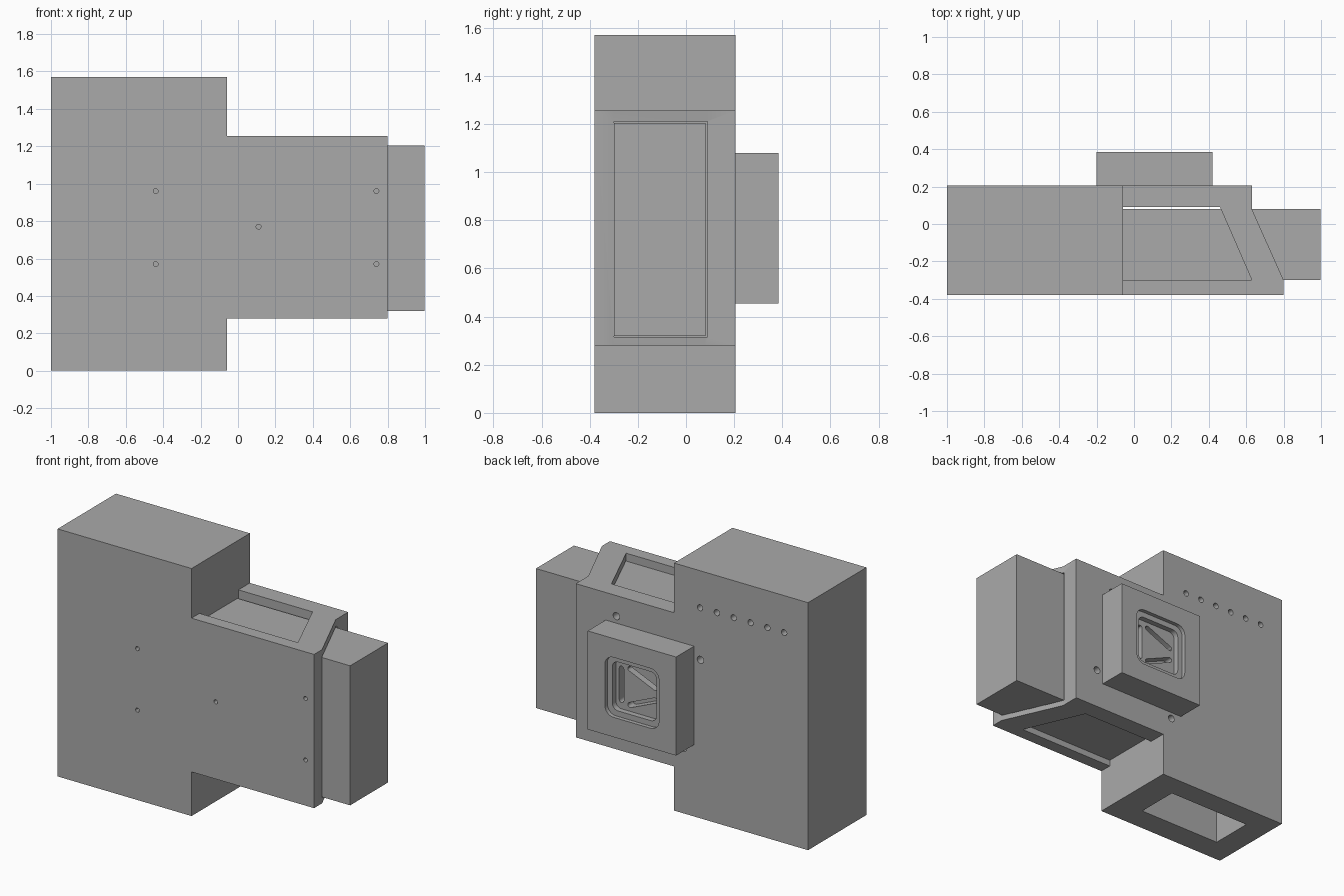
import bpy, bmesh, math
from mathutils import Vector

cube = bpy.data.objects.get("Cube")
if cube:
    bpy.data.objects.remove(cube, do_unlink=True)

grey = bpy.data.materials.new("plain grey")
grey.use_nodes = True
colour = (0.4, 0.4, 0.4, 1)
grey.diffuse_color = colour
grey.node_tree.nodes["Principled BSDF"].inputs["Base Color"].default_value = colour


def prism(name, points, low, high, axis="Z"):
    """Extrude an outline: (x, y) along z, or (x, z) along y."""
    def place(p, d):
        return (p[0], p[1], d) if axis == "Z" else (p[0], d, p[1])
    bm = bmesh.new()
    ends = [[bm.verts.new(place(p, d)) for p in points] for d in (low, high)]
    for ring in ends:
        bm.faces.new(ring)
    n = len(points)
    for i in range(n):
        j = (i + 1) % n
        bm.faces.new((ends[0][i], ends[0][j], ends[1][j], ends[1][i]))
    bmesh.ops.recalc_face_normals(bm, faces=bm.faces)
    mesh = bpy.data.meshes.new(name)
    bm.to_mesh(mesh)
    bm.free()
    mesh.materials.append(grey)
    obj = bpy.data.objects.new(name, mesh)
    bpy.context.collection.objects.link(obj)
    return obj


def box(name, x, y, z):
    return prism(name, [(x[0], y[0]), (x[1], y[0]), (x[1], y[1]), (x[0], y[1])], *z)


def rounded(centres, radius, steps=6):
    """Outline around counter-clockwise centres, with round corners."""
    outline = []
    for i, c in enumerate(centres):
        into = Vector(c) - Vector(centres[i - 1])
        out = Vector(centres[(i + 1) % len(centres)]) - Vector(c)
        start = math.atan2(into.y, into.x) - math.pi / 2
        turn = (math.atan2(out.y, out.x) - math.pi / 2 - start) % math.tau
        for k in range(steps + 1):
            a = start + turn * k / steps
            outline.append((c[0] + radius * math.cos(a), c[1] + radius * math.sin(a)))
    return outline


def circle(x, z, radius, sides=20):
    return [(x + radius * math.cos(math.tau * i / sides),
             z + radius * math.sin(math.tau * i / sides)) for i in range(sides)]


def combine(obj, tool, operation="DIFFERENCE"):
    """Apply a boolean and discard the tool."""
    mod = obj.modifiers.new("shape", "BOOLEAN")
    mod.operation, mod.solver, mod.object = operation, "EXACT", tool
    graph = bpy.context.evaluated_depsgraph_get()
    old = obj.data
    obj.data = bpy.data.meshes.new_from_object(obj.evaluated_get(graph))
    obj.modifiers.clear()
    bpy.data.meshes.remove(old)
    bpy.data.objects.remove(tool, do_unlink=True)


FRONT, BACK, STEP = -0.38, 0.205, -0.06
CX, CZ = 0.11, 0.77

# Tall block joined to the lower housing with its slanted end
body = box("main_body", (-1, STEP), (FRONT, BACK), (0, 1.57))
housing = prism("housing", [(STEP - 0.1, FRONT), (0.8, FRONT), (0.8, -0.3), (0.63, 0.08),
                            (0.63, BACK), (STEP - 0.1, BACK)], 0.28, 1.255)
combine(body, housing, "UNION")

# Slanted window through the housing, channel out of its end, well in the base
combine(body, prism("window", [(STEP, -0.3), (0.63, -0.3), (0.46, 0.09), (STEP, 0.09)], 0.2, 1.4))
combine(body, box("channel", (0.2, 1.1), (-0.3, 0.09), (0.315, 1.21)))
combine(body, box("well", (-0.84, -0.25), (-0.22, 0.06), (-0.1, 1.2)))

# Small holes on the front
for x, z in [(-0.44, 0.96), (-0.44, 0.57), (0.74, 0.96), (0.74, 0.57), (CX, CZ)]:
    combine(body, prism("pin_hole", circle(x, z, 0.013), FRONT - 0.1, FRONT + 0.05, "Y"))

# Row of holes on the back, and four mounting holes on a turned square
for i in range(6):
    combine(body, prism("row_hole", circle(-0.242 - 0.118 * i, 1.335, 0.019), BACK - 0.06, 0.3, "Y"))
dx, dz = 0.235, 0.355
for i in range(4):
    combine(body, prism("mount_hole", circle(CX + dx, CZ + dz, 0.023), BACK - 0.06, 0.3, "Y"))
    dx, dz = -dz, dx

# Sliding cartridge that fills the channel
cartridge = prism("cartridge", [(STEP, -0.3), (0.997, -0.3), (0.997, 0.08), (STEP, 0.08)], 0.32, 1.205)

# Square mount on the back with a stepped, rounded recess
mount = box("back_mount", (-0.2, 0.42), (BACK, 0.385), (0.455, 1.08))
for half, radius, floor in [(0.19, 0.06, 0.36), (0.155, 0.04, 0.325)]:
    s = half - radius
    corners = [(CX - s, CZ - s), (CX + s, CZ - s), (CX + s, CZ + s), (CX - s, CZ + s)]
    combine(mount, prism("recess", rounded(corners, radius), floor, 0.5, "Y"))

# Three slots set out as a triangle in the recess floor
slots = [[(0.225, CZ - 0.1), (0.225, CZ + 0.1)]]
for side in (-1, 1):
    slots.append([(0.165, CZ + side * 0.115), (-0.01, CZ + side * 0.04)])
for ends in slots:
    combine(mount, prism("slot", rounded(ends, 0.016), 0.27, 0.5, "Y"))

# Keep edges crisp and round the hole walls
for obj in (body, cartridge, mount):
    bpy.ops.object.select_all(action="DESELECT")
    obj.select_set(True)
    bpy.context.view_layer.objects.active = obj
    bpy.ops.object.shade_smooth_by_angle(angle=math.radians(30))
